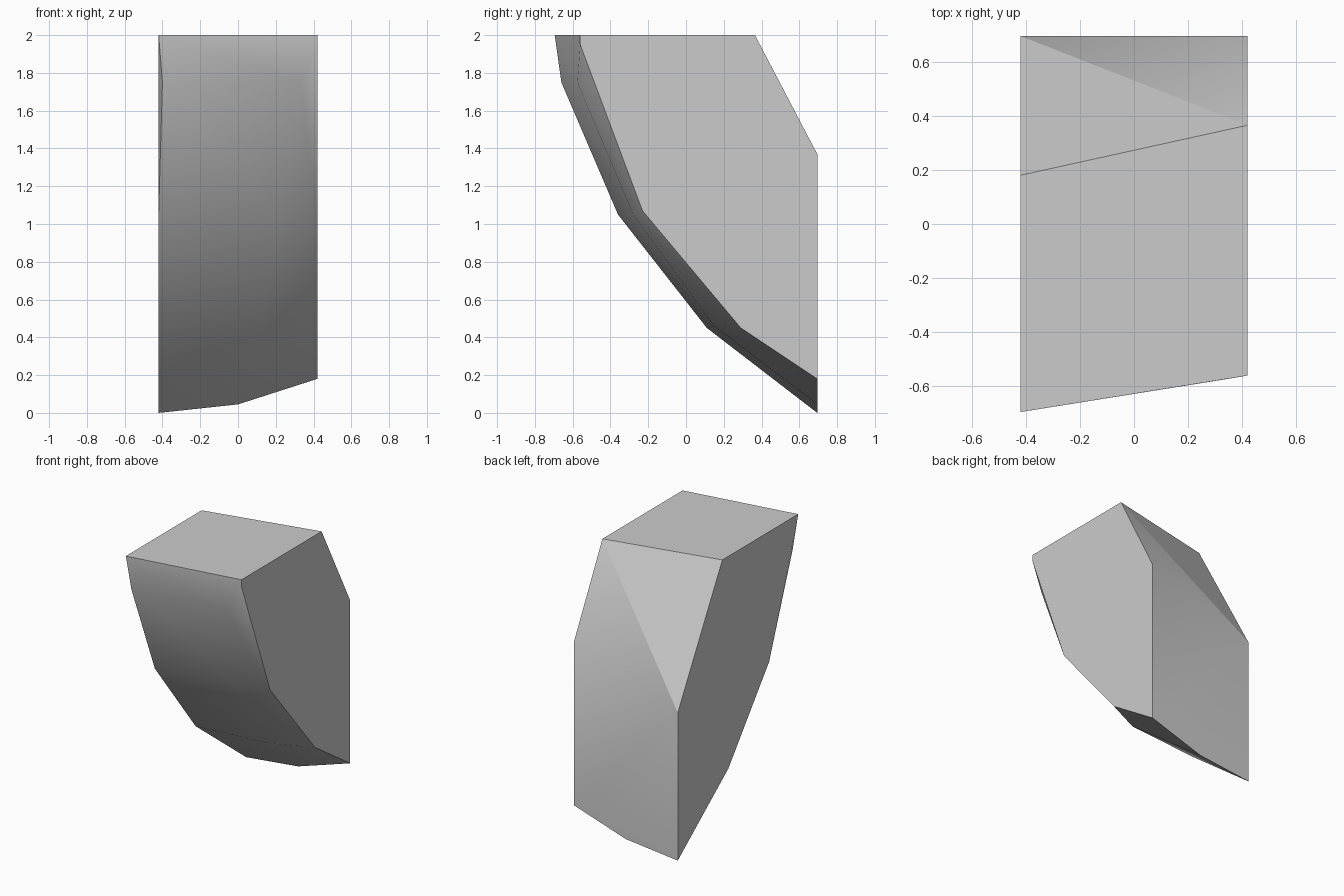
import bpy
import bmesh
import math

cube = bpy.data.objects.get("Cube")
if cube:
    bpy.data.objects.remove(cube, do_unlink=True)

W, BACK, TOP = 0.42, 0.695, 2.0

# One plain grey material
grey = bpy.data.materials.new("plain_grey")
grey.use_nodes = True
grey.diffuse_color = (0.6, 0.6, 0.6, 1)
shader = next(n for n in grey.node_tree.nodes if n.type == 'BSDF_PRINCIPLED')
shader.inputs["Base Color"].default_value = grey.diffuse_color

bm = bmesh.new()


def column(points):
    return [bm.verts.new(p) for p in points]


# Curved front: right rim, ridge and left rim, each from top to bottom
rim_r = column([(-W, -0.695, TOP), (-0.40, -0.66, 1.75), (-W, -0.36, 1.05),
                (-W, 0.11, 0.45), (-W, BACK, 0)])
ridge = column([(0.33, -0.575, 1.75), (0.22, -0.28, 1.05),
                (0.14, 0.15, 0.46), (0, BACK, 0.045)])
rim_l = column([(W, -0.56, TOP), (W, -0.56, 1.95), (W, -0.23, 1.07),
                (W, 0.29, 0.45), (W, BACK, 0.18)])
# Back corners: shoulder and top on each side
shoulder_r, top_r = column([(-W, BACK, 1.08), (-W, 0.18, TOP)])
shoulder_l, top_l = column([(W, BACK, 1.37), (W, 0.365, TOP)])

# Front strips
bm.faces.new((rim_r[0], rim_r[1], ridge[0], rim_l[0]))
bm.faces.new((rim_l[0], ridge[0], rim_l[1]))
for i in range(3):
    bm.faces.new((rim_r[i + 1], rim_r[i + 2], ridge[i + 1], ridge[i]))
    bm.faces.new((ridge[i], ridge[i + 1], rim_l[i + 2], rim_l[i + 1]))

# Sides, top, back and sloping upper back
bm.faces.new(rim_r[:3])
bm.faces.new([rim_r[0]] + rim_r[2:] + [shoulder_r, top_r])
bm.faces.new(rim_l + [shoulder_l, top_l])
bm.faces.new((rim_r[0], rim_l[0], top_l, top_r))
bm.faces.new((rim_r[4], ridge[3], rim_l[4], shoulder_l, shoulder_r))
bm.faces.new((top_l, top_r, shoulder_r))
bm.faces.new((top_l, shoulder_r, shoulder_l))
bmesh.ops.recalc_face_normals(bm, faces=bm.faces[:])

# Smooth the gentle bends, keep corners and the flat upper back panel sharp
for face in bm.faces:
    face.smooth = True
for edge in bm.edges:
    edge.smooth = edge.calc_face_angle(0) < math.radians(32)
bm.edges.get((top_l, shoulder_r)).smooth = False

mesh = bpy.data.meshes.new("curved_block")
bm.to_mesh(mesh)
bm.free()
mesh.materials.append(grey)
block = bpy.data.objects.new("curved_block", mesh)
bpy.context.collection.objects.link(block)
